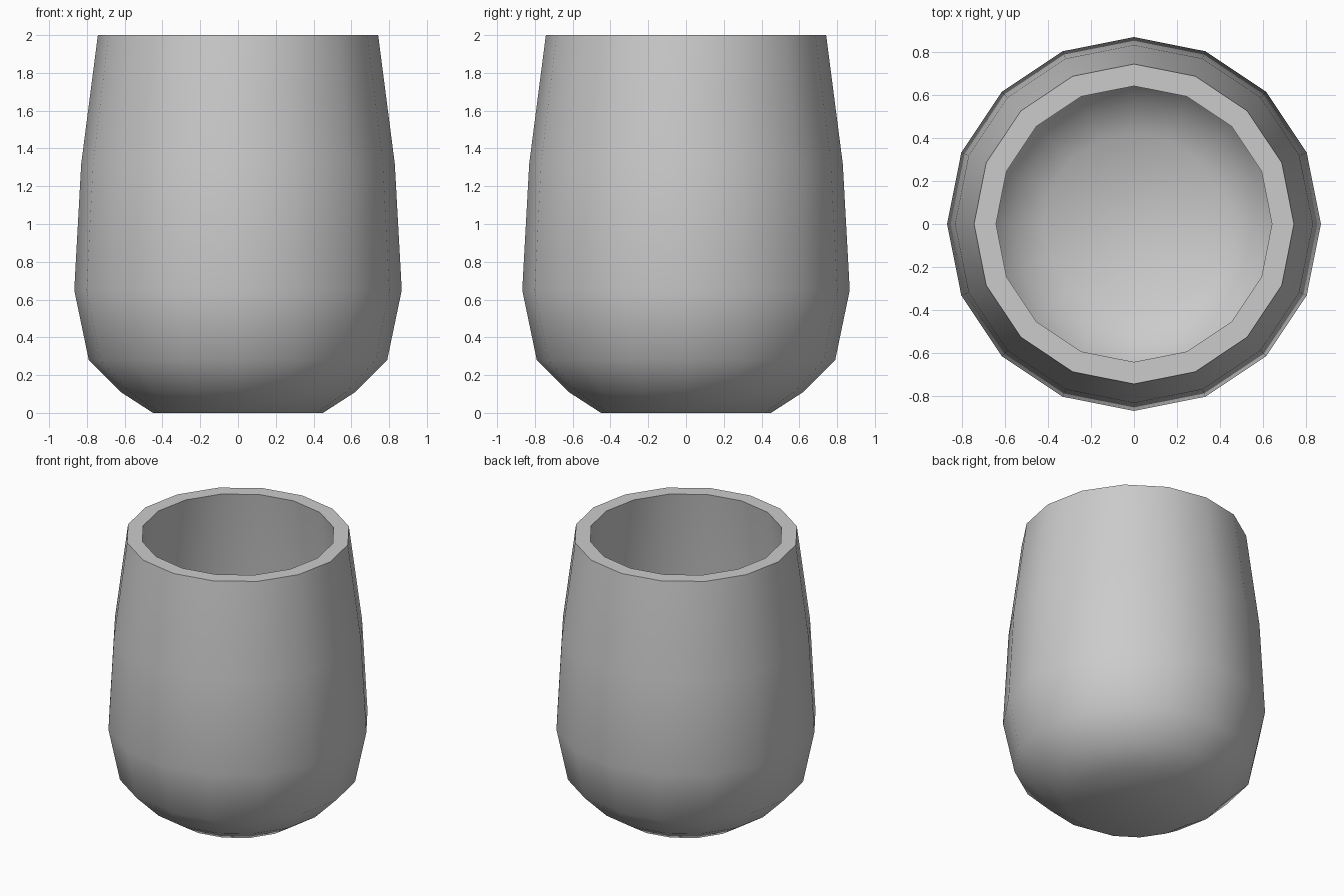
import bpy, bmesh, math

# Remove the default object
cube = bpy.data.objects.get("Cube")
if cube:
    bpy.data.objects.remove(cube, do_unlink=True)

SIDES = 16

# Plain grey clay
clay = bpy.data.materials.new("grey_clay")
clay.use_nodes = True
colour = (0.6, 0.6, 0.6, 1)
clay.diffuse_color = colour
clay.node_tree.nodes["Principled BSDF"].inputs["Base Color"].default_value = colour

# Outer wall from base to rim, then inner wall from rim down to the floor
outer = [(0.45, 0), (0.62, 0.11), (0.79, 0.28), (0.867, 0.65), (0.83, 1.32), (0.742, 2)]
inner = [(0.64, 2), (0.73, 1.31), (0.765, 0.66), (0.695, 0.33), (0.56, 0.2), (0.42, 0.1)]


def lathe(name, profile):
    """Spin a profile of (radius, height) points and cap both ends."""
    bm = bmesh.new()
    rings = []
    for radius, z in profile:
        angles = [2 * math.pi * i / SIDES for i in range(SIDES)]
        rings.append([bm.verts.new((radius * math.cos(a), radius * math.sin(a), z))
                      for a in angles])
    for low, high in zip(rings, rings[1:]):
        for i in range(SIDES):
            j = (i + 1) % SIDES
            bm.faces.new((low[i], low[j], high[j], high[i]))
    bm.faces.new(rings[0][::-1])
    bm.faces.new(rings[-1])
    bmesh.ops.recalc_face_normals(bm, faces=bm.faces)
    mesh = bpy.data.meshes.new(name)
    bm.to_mesh(mesh)
    bm.free()
    obj = bpy.data.objects.new(name, mesh)
    bpy.context.collection.objects.link(obj)
    return obj


# Cup body with a thick wall and flat rim
cup = lathe("cup_body", outer + inner)
cup.data.materials.append(clay)
bpy.ops.object.select_all(action="DESELECT")
cup.select_set(True)
bpy.context.view_layer.objects.active = cup
bpy.ops.object.shade_smooth_by_angle(angle=math.radians(50))
